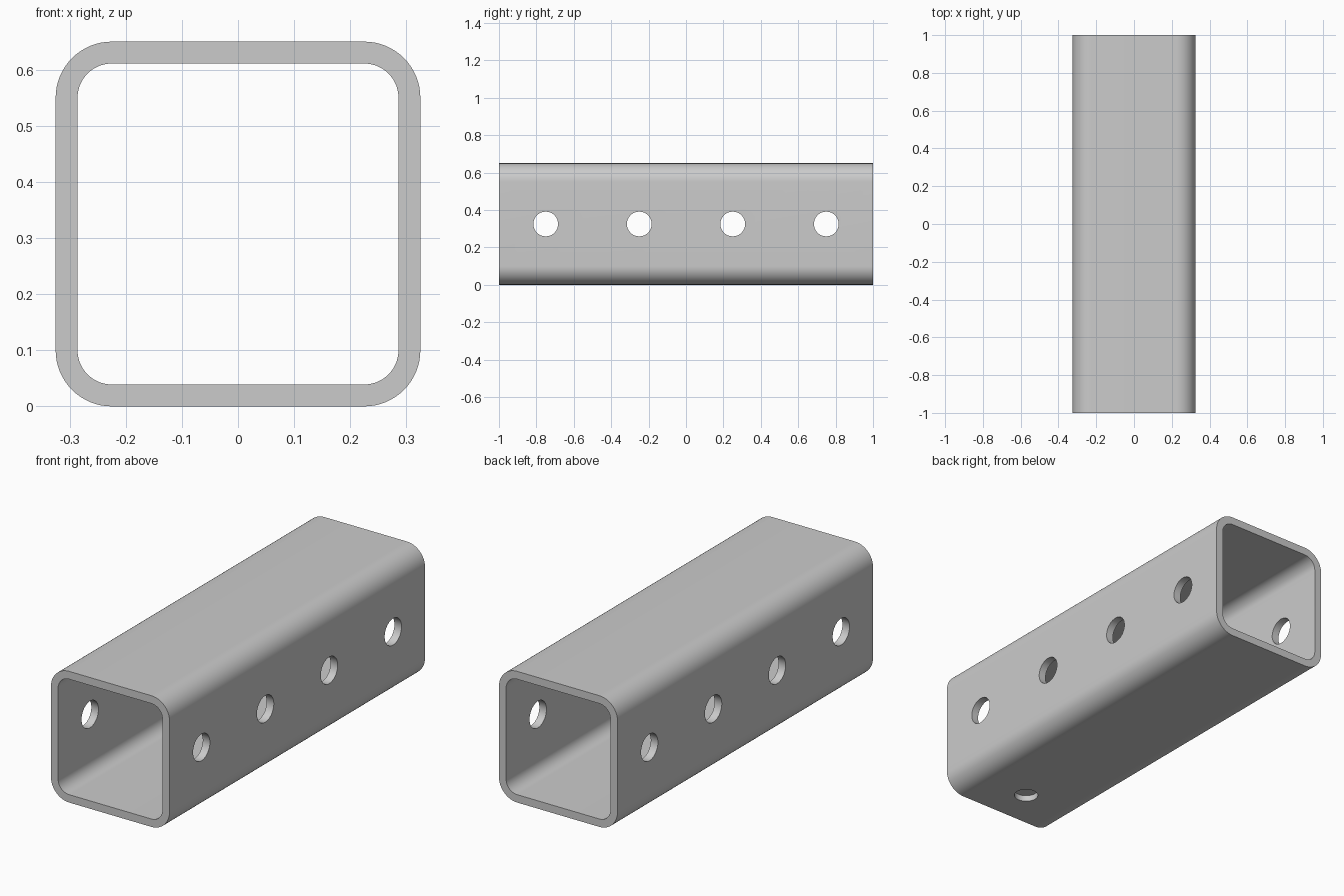
import bpy, bmesh, math

if "Cube" in bpy.data.objects:
    bpy.data.objects.remove(bpy.data.objects["Cube"])

SIZE, WALL, LENGTH = 0.65, 0.039, 2.0
MID = SIZE / 2


def rounded_square(half, radius, steps=16):
    """Rounded square outline in x/z, centred on the tube axis."""
    points = []
    for corner in range(4):
        start = corner * math.pi / 2
        c = half - radius
        cx = c if corner in (0, 3) else -c
        cz = c if corner in (0, 1) else -c
        for i in range(steps + 1):
            a = start + i / steps * math.pi / 2
            points.append((cx + radius * math.cos(a), MID + cz + radius * math.sin(a)))
    return points


def cutter(name, radius, depth, location, rotation=(0, 0, 0)):
    bpy.ops.mesh.primitive_cylinder_add(vertices=64, radius=radius, depth=depth,
                                        location=location, rotation=rotation)
    obj = bpy.context.object
    obj.name = name
    obj.hide_render = True
    return obj


# Square tube: outer and inner outlines joined at both ends
bm = bmesh.new()
loops = {}
for key, half, radius in (("outer", MID, 0.1), ("inner", MID - WALL, 0.1 - WALL)):
    for end in (-1, 1):
        loops[key, end] = [bm.verts.new((x, end * LENGTH / 2, z))
                           for x, z in rounded_square(half, radius)]
n = len(loops["outer", 1])
ring = [("outer", -1), ("outer", 1), ("inner", 1), ("inner", -1)]
for k in range(4):
    a, b = loops[ring[k]], loops[ring[(k + 1) % 4]]
    for i in range(n):
        j = (i + 1) % n
        bm.faces.new((a[i], a[j], b[j], b[i]))
bmesh.ops.recalc_face_normals(bm, faces=bm.faces)
mesh = bpy.data.meshes.new("square_tube")
bm.to_mesh(mesh)
bm.free()
tube = bpy.data.objects.new("square_tube", mesh)
bpy.context.collection.objects.link(tube)

# Four cross holes through both side walls, one shallow recess underneath
cutters = [cutter("side_hole_cutter", 0.066, 1.0, (0, y, MID), (0, math.pi / 2, 0))
           for y in (-0.75, -0.25, 0.25, 0.75)]
cutters.append(cutter("bottom_recess_cutter", 0.056, 0.06, (0, -0.8, 0)))

bpy.ops.object.select_all(action='DESELECT')
tube.select_set(True)
bpy.context.view_layer.objects.active = tube
for c in cutters:
    mod = tube.modifiers.new("cut", 'BOOLEAN')
    mod.operation = 'DIFFERENCE'
    mod.solver = 'EXACT'
    mod.object = c
    bpy.ops.object.modifier_apply(modifier=mod.name)
for c in cutters:
    bpy.data.objects.remove(c)

bpy.ops.object.shade_smooth_by_angle(angle=math.radians(30))
